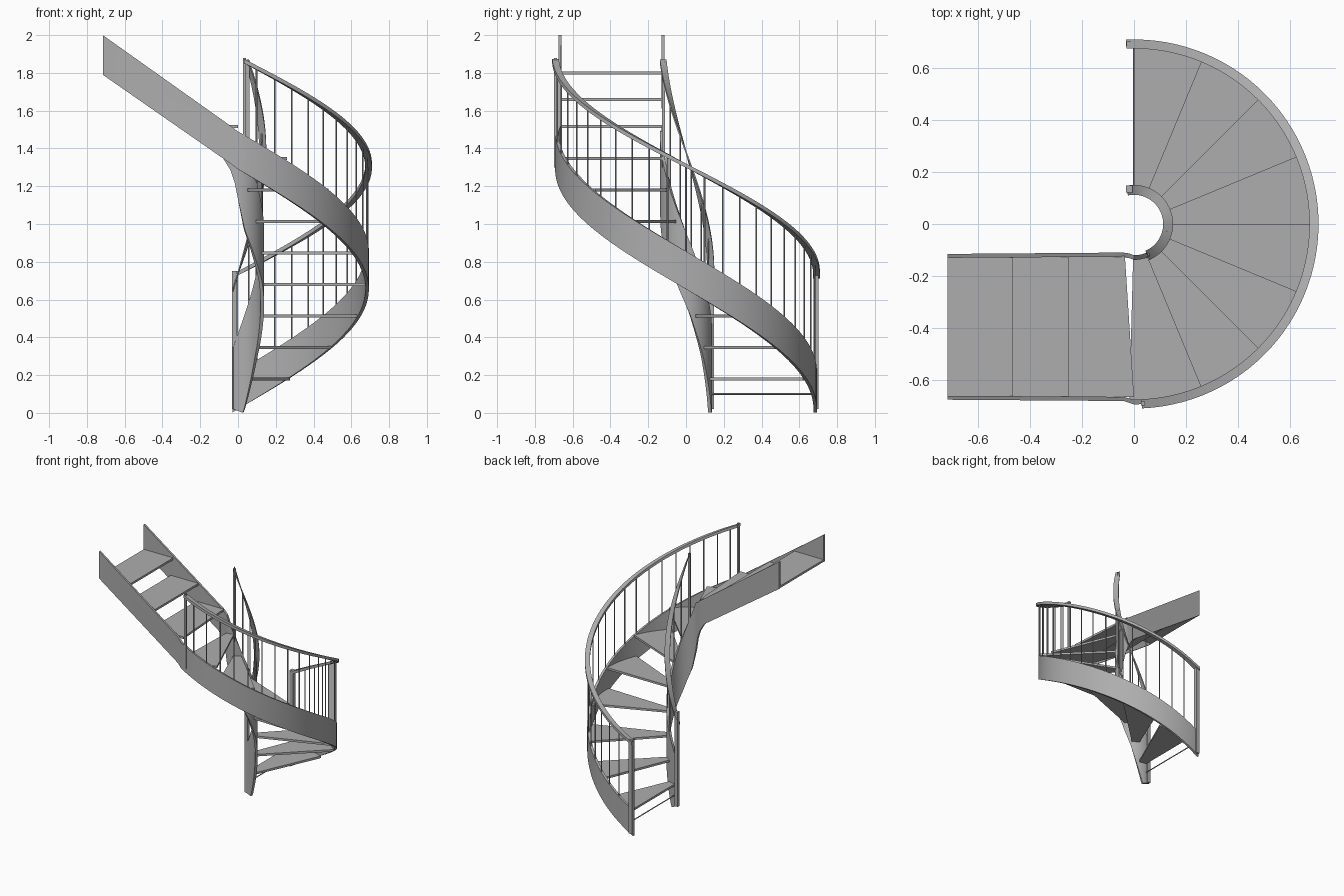
import bpy, bmesh
from math import sin, cos, radians
from mathutils import Vector

cube = bpy.data.objects.get("Cube")
if cube:
    bpy.data.objects.remove(cube, do_unlink=True)

steel = bpy.data.materials.new("grey_steel")
steel.use_nodes = True
GREY = (0.42, 0.42, 0.42, 1)
steel.diffuse_color = GREY
steel.node_tree.nodes["Principled BSDF"].inputs["Base Color"].default_value = GREY


def finish(name, bm, smooth=True):
    bmesh.ops.recalc_face_normals(bm, faces=bm.faces)
    mesh = bpy.data.meshes.new(name)
    bm.to_mesh(mesh)
    bm.free()
    mesh.materials.append(steel)
    ob = bpy.data.objects.new(name, mesh)
    bpy.context.collection.objects.link(ob)
    if smooth:
        bpy.ops.object.select_all(action='DESELECT')
        ob.select_set(True)
        bpy.context.view_layer.objects.active = ob
        bpy.ops.object.shade_smooth_by_angle(angle=radians(30))
    return ob


def polar(r, deg):
    """Angle runs clockwise from the back of the stair."""
    a = radians(deg)
    return r * sin(a), r * cos(a)


def lerp(keys, t):
    for (a, u), (b, v) in zip(keys, keys[1:]):
        if t <= b:
            return u + (v - u) * max(0, t - a) / (b - a)
    return keys[-1][1]


def band(name, sections):
    """Sweep a rectangular section: (inner xy, outer xy, bottom, top)."""
    bm = bmesh.new()
    rings = []
    for p, q, lo, hi in sections:
        rings.append([bm.verts.new((*c, z)) for c, z in
                      ((p, lo), (q, lo), (q, hi), (p, hi))])
    for a, b in zip(rings, rings[1:]):
        for i in range(4):
            j = (i + 1) % 4
            bm.faces.new((a[i], a[j], b[j], b[i]))
    bm.faces.new(rings[0])
    bm.faces.new(rings[-1][::-1])
    return finish(name, bm)


def arc(r0, r1, start, end, lo, hi, steps=56):
    out = []
    for i in range(steps + 1):
        t = start + (end - start) * i / steps
        out.append((polar(r0, t), polar(r1, t), lo(t), hi(t)))
    return out


def slab(name, outline, top, thick=0.016):
    bm = bmesh.new()
    face = bm.faces.new([bm.verts.new((x, y, top)) for x, y in outline])
    ext = bmesh.ops.extrude_face_region(bm, geom=[face])
    low = [v for v in ext["geom"] if isinstance(v, bmesh.types.BMVert)]
    bmesh.ops.translate(bm, verts=low, vec=(0, 0, -thick))
    return finish(name, bm, False)


def post(name, x, y, lo, hi, w):
    h = w / 2
    return slab(name, [(x - h, y - h), (x + h, y - h), (x + h, y + h), (x - h, y + h)],
                hi, hi - lo)


def rod(name, a, b, r=0.004):
    a, b = Vector(a), Vector(b)
    bm = bmesh.new()
    bmesh.ops.create_cone(bm, cap_ends=True, segments=8, radius1=r, radius2=r,
                          depth=(b - a).length)
    rot = (b - a).to_track_quat('Z', 'Y').to_matrix().to_4x4()
    bmesh.ops.transform(bm, matrix=rot, verts=bm.verts)
    bmesh.ops.translate(bm, verts=bm.verts, vec=(a + b) / 2)
    return finish(name, bm)


# Height rules around the turn
def outer_low(t): return max(0, 0.02 + 1.27 * t / 180)
def outer_top(t): return 0.22 + 1.27 * t / 180


INNER_KEYS = [(-12, .02), (13, 0), (50, .31), (81, .52), (112, .69),
              (135, .80), (165, .97), (180, 1.13)]


def inner_low(t): return lerp(INNER_KEYS, t)
def inner_top(t): return 0.42 + 1.07 * t / 180
def outer_rail_z(t): return 0.75 + 1.14 * t / 180
def inner_rail_z(t): return 0.75 + 1.12 * t / 157


# Stringers: the turn followed by the straight upper flight
band("outer_stringer", arc(.675, .693, -2.5, 180, outer_low, outer_top) + [
    ((-.04, -.664), (-.04, -.68), 1.32, 1.52),
    ((-.716, -.66), (-.716, -.675), 1.79, 2.0)])
band("inner_stringer", arc(.12, .138, -12, 180, inner_low, inner_top) + [
    ((-.018, -.113), (-.018, -.131), 1.22, 1.50),
    ((-.04, -.11), (-.04, -.128), 1.285, 1.52),
    ((-.08, -.11), (-.08, -.126), 1.35, 1.547),
    ((-.716, -.115), (-.716, -.13), 1.79, 2.0)])

# Handrails
band("outer_handrail", arc(.674, .709, -2.5, 177.5,
                           lambda t: outer_rail_z(t) - .022, outer_rail_z))
band("inner_handrail", arc(.112, .15, -12, 157,
                           lambda t: inner_rail_z(t) - .022, inner_rail_z))

# Winder treads
STEP = 22.5
for n in range(8):
    a, b = n * STEP, (n + 1) * STEP + 1.5
    angles = [a + (b - a) * i / 6 for i in range(7)]
    rim = [polar(.678, t) for t in angles] + [polar(.135, t) for t in reversed(angles)]
    slab(f"winder_tread_{n + 1}", rim, 0.187 + n * 0.1667)

# Straight flight treads
for n, (front, back, z) in enumerate([(0, -.27, 1.525), (-.25, -.485, 1.668),
                                      (-.465, -.716, 1.808)]):
    skew = -.035 if n == 0 else 0
    slab(f"straight_tread_{n + 1}", [(front, -.665), (back, -.665), (back, -.122),
                                     (front + skew, -.122)], z)

# Newel posts
post("outer_start_post", -.015, .688, .02, .75, .028)
post("inner_start_post", -.018, .134, .02, .75, .026)
post("outer_end_post", .035, -.69, 1.3, 1.88, .016)
x, y = polar(.13, 156)
post("inner_end_post", x, y, 1.3, 1.86, .014)

# Balusters
for n in range(1, 22):
    t = n * 180 / 22
    x, y = polar(.688, t)
    rod(f"outer_baluster_{n}", (x, y, outer_top(t) - .03), (x, y, outer_rail_z(t) - .01))
for n in range(1, 6):
    t = n * 26
    x, y = polar(.13, t)
    rod(f"inner_baluster_{n}", (x, y, inner_top(t) - .03), (x, y, inner_rail_z(t) - .01))

# Tie rod at the foot
rod("foot_tie_rod", (0, .13, .1), (0, .68, .1))
